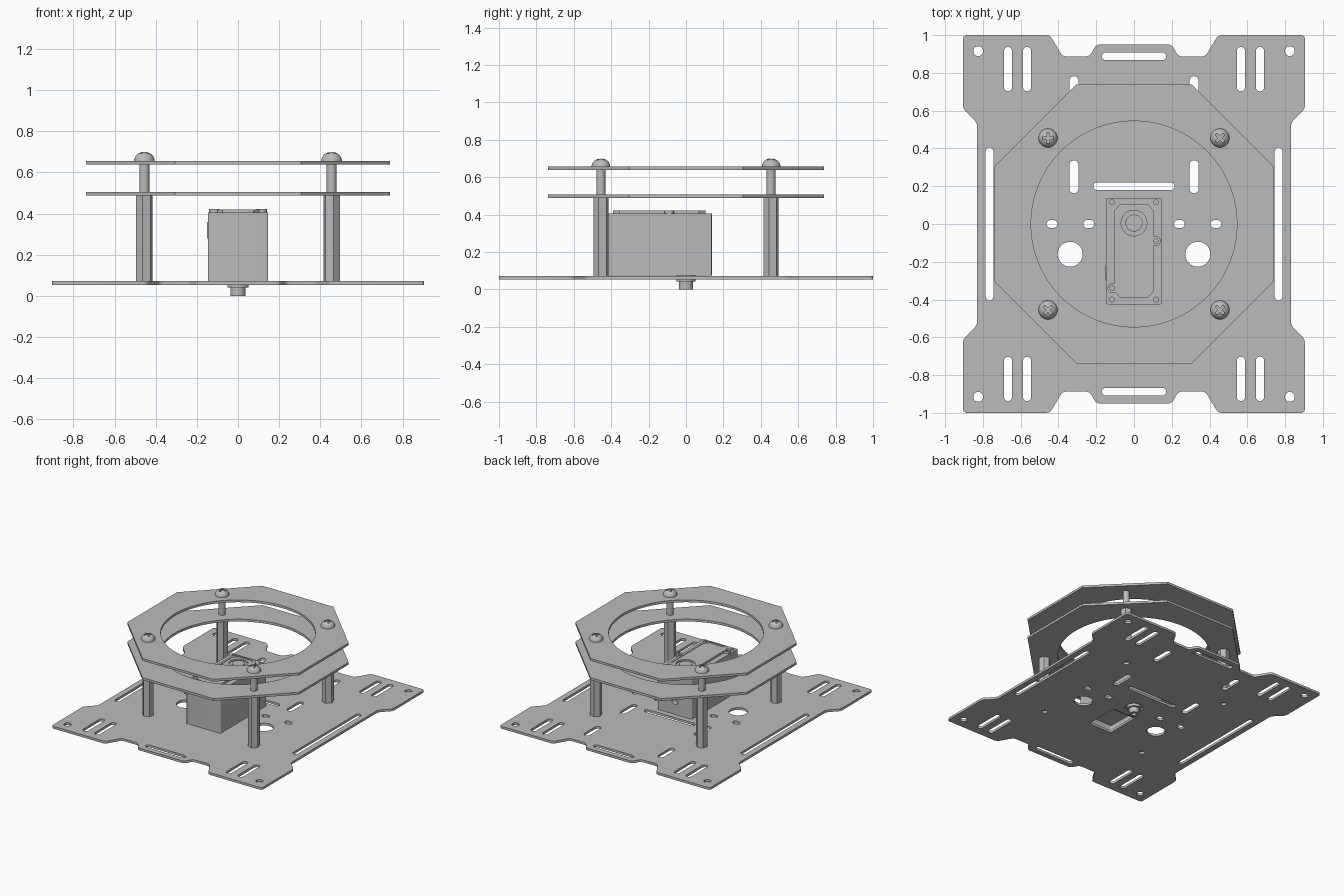
import bpy, bmesh, math
from math import cos, sin, pi, copysign
from mathutils import Vector, Matrix

cube = bpy.data.objects.get("Cube")
if cube:
    bpy.data.objects.remove(cube)

grey = bpy.data.materials.new("plain grey")
grey.use_nodes = True
grey.diffuse_color = (0.5, 0.5, 0.5, 1)
grey.node_tree.nodes["Principled BSDF"].inputs["Base Color"].default_value = (0.5, 0.5, 0.5, 1)


# ---- outline helpers ----
def slot(x, y, w, h, n=32):
    """Stadium outline; a circle when w equals h."""
    r = min(w, h) / 2
    pts = []
    for k in range(n):
        c, s = cos((k + .5) * 2 * pi / n), sin((k + .5) * 2 * pi / n)
        pts.append((x + copysign(w / 2 - r, c) + r * c, y + copysign(h / 2 - r, s) + r * s))
    return pts


def circle(x, y, r, n=32):
    return slot(x, y, 2 * r, 2 * r, n)


def hexagon(x, y, r, turn):
    return [(x + r * cos(turn + k * pi / 3), y + r * sin(turn + k * pi / 3)) for k in range(6)]


def rounded(pts, r, steps=4):
    """Soften every corner of a polygon."""
    out = []
    for i, p in enumerate(pts):
        p, a, b = Vector(p), Vector(pts[i - 1]), Vector(pts[(i + 1) % len(pts)])
        a = p + (a - p).normalized() * r
        b = p + (b - p).normalized() * r
        for k in range(steps + 1):
            t = k / steps
            out.append(tuple(a * (1 - t) ** 2 + p * 2 * t * (1 - t) + b * t * t))
    return out


def rect(x0, x1, y0, y1, r):
    return rounded([(x0, y0), (x1, y0), (x1, y1), (x0, y1)], r)


def four_way(quarter):
    """Mirror a quarter outline, listed from the x axis to the y axis."""
    back = quarter[::-1]
    return (quarter + [(-x, y) for x, y in back]
            + [(-x, -y) for x, y in quarter] + [(x, -y) for x, y in back])


# ---- solid helpers ----
def finish(name, mesh):
    mesh.name = name
    mesh.materials.clear()
    mesh.materials.append(grey)
    ob = bpy.data.objects.new(name, mesh)
    bpy.context.collection.objects.link(ob)
    smooth(ob)
    return ob


def smooth(ob):
    bpy.ops.object.select_all(action='DESELECT')
    ob.select_set(True)
    bpy.context.view_layer.objects.active = ob
    bpy.ops.object.shade_smooth_by_angle(angle=math.radians(32))


def prism(name, loops, z0, z1):
    """Filled outline (first loop) with holes (other loops), from z0 to z1."""
    cu = bpy.data.curves.new(name, 'CURVE')
    cu.dimensions, cu.fill_mode, cu.extrude = '2D', 'BOTH', (z1 - z0) / 2
    for loop in loops:
        sp = cu.splines.new('POLY')
        sp.points.add(len(loop) - 1)
        for pt, (x, y) in zip(sp.points, loop):
            pt.co = (x, y, 0, 1)
        sp.use_cyclic_u = True
    tmp = bpy.data.objects.new(name + "_outline", cu)
    bpy.context.collection.objects.link(tmp)
    dg = bpy.context.evaluated_depsgraph_get()
    mesh = bpy.data.meshes.new_from_object(tmp.evaluated_get(dg))
    bpy.data.objects.remove(tmp)
    bm = bmesh.new()
    bm.from_mesh(mesh)
    bmesh.ops.translate(bm, verts=bm.verts, vec=(0, 0, (z0 + z1) / 2))
    bmesh.ops.remove_doubles(bm, verts=bm.verts, dist=1e-5)
    bmesh.ops.recalc_face_normals(bm, faces=bm.faces)
    bm.to_mesh(mesh)
    bm.free()
    return finish(name, mesh)


def lathe(name, profile, n=32):
    bm = bmesh.new()
    vs = [bm.verts.new((r, 0, z)) for r, z in profile]
    es = [bm.edges.new(p) for p in zip(vs, vs[1:])]
    bmesh.ops.spin(bm, geom=vs + es, axis=(0, 0, 1), cent=(0, 0, 0), angle=2 * pi, steps=n)
    bmesh.ops.remove_doubles(bm, verts=bm.verts, dist=1e-5)
    bmesh.ops.recalc_face_normals(bm, faces=bm.faces)
    mesh = bpy.data.meshes.new(name)
    bm.to_mesh(mesh)
    bm.free()
    return finish(name, mesh)


def cut(ob, cutter):
    """Subtract the cutter, then discard it."""
    cutter.hide_render = True
    mod = ob.modifiers.new("cut", 'BOOLEAN')
    mod.operation, mod.object, mod.solver = 'DIFFERENCE', cutter, 'EXACT'
    bpy.context.view_layer.objects.active = ob
    bpy.ops.object.modifier_apply(modifier=mod.name)
    bpy.data.objects.remove(cutter)
    smooth(ob)


POST = 0.455
corners = [(sx, sy) for sx in (-1, 1) for sy in (-1, 1)]

# ---- base plate with its slots and holes ----
outline = rounded(four_way([(.83, .535), (.905, .61), (.905, 1), (.445, 1),
                            (.378, .887), (.235, .887), (.2, .95)]), .022)
holes = [circle(0, 0, .065), rect(-.1, .1, -.38, -.11, .02), slot(0, .2, .43, .042)]
for sx, sy in corners:
    holes += [circle(sx * .825, sy * .915, .026), circle(sx * POST, sy * POST, .022)]
    holes += [slot(sx * x, sy * .82, .044, .235) for x in (.667, .566)]
for s in (-1, 1):
    holes += [slot(0, s * .888, .34, .042), slot(s * .765, 0, .04, .81),
              slot(s * .318, .25, .048, .175), slot(s * .318, .695, .048, .175),
              slot(s * .434, 0, .057, .042), slot(s * .24, 0, .057, .042),
              circle(s * .338, -.16, .066, 48)]
prism("base_plate", [outline] + holes, .054, .072)

# ---- two octagonal rings ----
octagon = four_way([(.738, .305), (.305, .738)])
for name, z in (("lower_ring", .488), ("upper_ring", .638)):
    bolt_holes = [circle(sx * POST, sy * POST, .025) for sx, sy in corners]
    prism(name, [octagon, circle(0, 0, .545, 96)] + bolt_holes, z, z + .018)

# ---- hexagonal standoffs ----
for sx, sy in corners:
    prism("standoff", [hexagon(sx * POST, sy * POST, .042, .29 * -sx)], .072, .488)

# ---- dome screws with cross recess ----
dome = [(.05 * cos(t * pi / 16), .656 + .044 * sin(t * pi / 16)) for t in range(9)]
screw = lathe("screw", [(0, .488), (.024, .488), (.024, .656)] + dome)
for w, h in ((.058, .013), (.013, .058)):
    cut(screw, prism("cross_cutter", [rect(-w / 2, w / 2, -h / 2, h / 2, .002)], .682, .75))
for sx, sy in corners:
    ob = screw.copy()
    ob.location = (sx * POST, sy * POST, 0)
    ob.rotation_euler.z = 0 if (sx, sy) == (-1, 1) else pi / 4
    bpy.context.collection.objects.link(ob)
bpy.data.objects.remove(screw)

# ---- motor housing: foot, body, lid ----
shell = rect(-.147, .147, -.425, .138, .008)
prism("motor_foot", [shell, rect(-.115, .115, -.39, -.14, .01)], .073, .12)
body = prism("motor_body", [shell], .12, .39)
cable = prism("cable_cutter", [circle(0, 0, .026)], -.04, .04)
cable.data.transform(Matrix.Translation((0, .14, .175)) @ Matrix.Rotation(pi / 2, 4, 'X'))
cut(body, cable)
lid_holes = [circle(s * .118, y, .013, 16) for s in (-1, 1) for y in (.115, -.4)]
prism("motor_lid", [shell] + lid_holes, .39, .405)
prism("side_tab", [rect(-.151, -.146, -.3, -.22, .001)], .28, .36)

# ---- raised cap with bearing well and screw bosses ----
cap = [(-.075, -.39), (.075, -.39), (.105, -.355), (.105, .07),
       (.075, .105), (-.075, .105), (-.105, .07), (-.105, -.355)]
inner = [(x * .84, (y + .14) * .94 - .14) for x, y in cap]
prism("cap_rim", [cap, inner], .404, .421)
prism("cap_panel", [inner, circle(0, .005, .068)], .404, .417)
prism("bearing", [circle(0, .005, .045)], .404, .417)
for x, y in ((.115, -.09), (-.115, -.34)):
    prism("cap_boss", [circle(x, y, .026, 24), circle(x, y, .012, 24)], .404, .423)

# ---- output shaft below the plate ----
prism("shaft_collar", [circle(0, 0, .051)], .042, .074)
prism("output_shaft", [circle(0, 0, .037), circle(0, 0, .016)], 0, .043)
